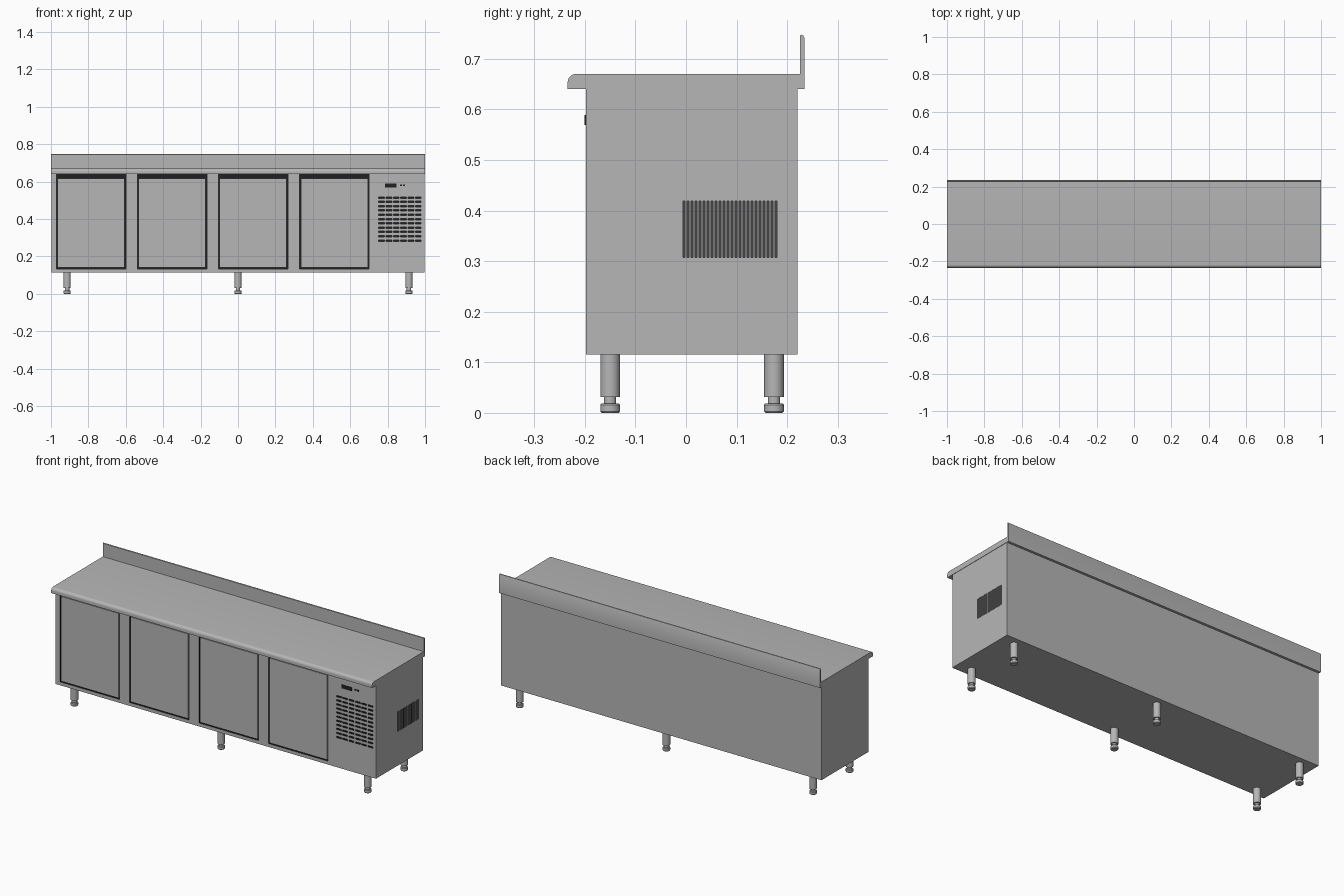
import bpy, bmesh, math
from mathutils import Matrix, Vector

if "Cube" in bpy.data.objects:
    bpy.data.objects.remove(bpy.data.objects["Cube"])


def material(name, value):
    m = bpy.data.materials.new(name)
    m.diffuse_color = (value, value, value, 1)
    m.use_nodes = True
    m.node_tree.nodes["Principled BSDF"].inputs["Base Color"].default_value = m.diffuse_color
    return m


STEEL = material("brushed_steel", 0.47)
BLACK = material("black_recess", 0.015)
VENT = material("dark_vent_grey", 0.06)


def finish(name, bm, *mats):
    bmesh.ops.recalc_face_normals(bm, faces=bm.faces)
    me = bpy.data.meshes.new(name)
    bm.to_mesh(me)
    bm.free()
    ob = bpy.data.objects.new(name, me)
    bpy.context.collection.objects.link(ob)
    for m in mats:
        me.materials.append(m)
    return ob


def add_box(bm, x0, x1, y0, y1, z0, z1):
    size = Matrix.Diagonal((x1 - x0, y1 - y0, z1 - z0, 1))
    mid = Matrix.Translation(((x0 + x1) / 2, (y0 + y1) / 2, (z0 + z1) / 2))
    bmesh.ops.create_cube(bm, size=1, matrix=mid @ size)


def box(name, mat, *bounds):
    bm = bmesh.new()
    add_box(bm, *bounds)
    return finish(name, bm, mat)


def activate(ob):
    bpy.ops.object.select_all(action='DESELECT')
    ob.select_set(True)
    bpy.context.view_layer.objects.active = ob


FRONT, BACK, BOTTOM, TOP = -0.198, 0.22, 0.115, 0.64
DOORS = [(-0.97, -0.60), (-0.537, -0.167), (-0.104, 0.266), (0.33, 0.70)]

# Cabinet body with cut door openings and ventilation slots
body = box("cabinet_body", STEEL, -0.998, 0.998, FRONT, BACK, BOTTOM, TOP)
body.data.materials.append(BLACK)
body.data.materials.append(VENT)
bm = bmesh.new()
for x0, x1 in DOORS:
    add_box(bm, x0, x1, FRONT - 0.02, FRONT + 0.02, 0.134, TOP + 0.02)
for col in range(6):
    for row in range(11):
        x, z = 0.752 + col * 0.0392, 0.281 + row * 0.023
        add_box(bm, x, x + 0.031, FRONT - 0.02, FRONT + 0.01, z, z + 0.008)
for i in range(24):
    y = -0.006 + i * 0.0079
    add_box(bm, 0.988, 1.02, y, y + 0.004, 0.307, 0.419)
cutter = finish("opening_cutter", bm, STEEL)
cutter.hide_render = True
mod = body.modifiers.new("openings", 'BOOLEAN')
mod.operation = 'DIFFERENCE'
mod.solver = 'EXACT'
mod.object = cutter
activate(body)
bpy.ops.object.modifier_apply(modifier=mod.name)
bpy.data.objects.remove(cutter)

# Faces inside the openings are dark
for p in body.data.polygons:
    c, e = p.center, 0.001
    inside = abs(c.x) < 0.998 - e and FRONT + e < c.y < BACK - e and BOTTOM + e < c.z < TOP - e
    p.material_index = 0 if not inside else (2 if c.x > 0.985 else 1)

# Doors, leaving a thin gap and a handle recess above
for i, (x0, x1) in enumerate(DOORS):
    box(f"door_{i + 1}", STEEL, x0 + 0.006, x1 - 0.006, FRONT, FRONT + 0.021, 0.14, 0.617)

# Worktop with rounded front edge and upstand, extruded along x
profile = [(-0.2, 0.64), (-0.234, 0.64)]
for k in range(7):
    a = math.pi - k * math.pi / 12
    profile.append((-0.218 + 0.016 * math.cos(a), 0.654 + 0.016 * math.sin(a)))
profile += [(0.225, 0.67), (0.225, 0.745), (0.228, 0.748),
            (0.232, 0.746), (0.234, 0.742), (0.234, 0.64)]
bm = bmesh.new()
face = bm.faces.new([bm.verts.new((-1, y, z)) for y, z in profile])
ext = bmesh.ops.extrude_face_region(bm, geom=[face])
bmesh.ops.translate(bm, vec=Vector((2, 0, 0)),
                    verts=[g for g in ext["geom"] if isinstance(g, bmesh.types.BMVert)])
worktop = finish("worktop", bm, STEEL)
activate(worktop)
bpy.ops.object.shade_smooth_by_angle(angle=math.radians(30))

# Control display and buttons
box("display", BLACK, 0.785, 0.848, FRONT - 0.003, FRONT + 0.001, 0.569, 0.589)
box("button_left", BLACK, 0.865, 0.878, FRONT - 0.003, FRONT + 0.001, 0.577, 0.585)
box("button_right", BLACK, 0.881, 0.894, FRONT - 0.003, FRONT + 0.001, 0.577, 0.585)

# Adjustable legs: tube, neck and foot turned from one profile
LEG = [(0, 0), (0.017, 0), (0.0195, 0.003), (0.0195, 0.016), (0.017, 0.019),
       (0.012, 0.019), (0.012, 0.031), (0.0195, 0.031), (0.0195, 0.116), (0, 0.116)]
for x in (-0.914, 0, 0.914):
    for side, y in (("front", -0.15), ("back", 0.174)):
        bm = bmesh.new()
        vs = [bm.verts.new((x + r, y, z)) for r, z in LEG]
        es = [bm.edges.new(pair) for pair in zip(vs, vs[1:])]
        bmesh.ops.spin(bm, geom=vs + es, cent=(x, y, 0), axis=(0, 0, 1),
                       angle=2 * math.pi, steps=32, use_merge=True)
        bmesh.ops.remove_doubles(bm, verts=bm.verts, dist=1e-5)
        leg = finish(f"{side}_leg", bm, STEEL)
        activate(leg)
        bpy.ops.object.shade_smooth_by_angle(angle=math.radians(35))
